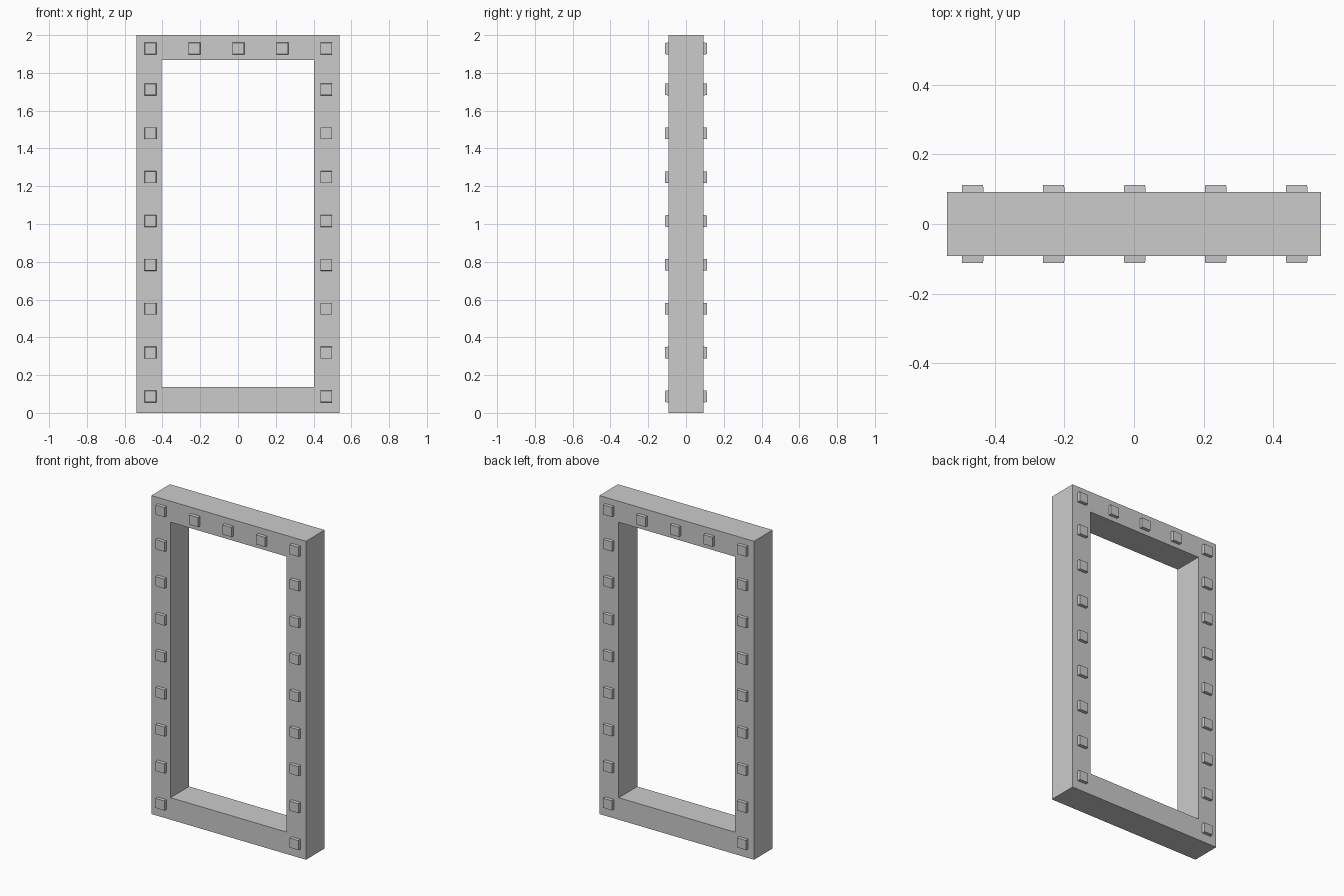
import bpy, bmesh

if "Cube" in bpy.data.objects:
    bpy.data.objects.remove(bpy.data.objects["Cube"])

HALF_W, HEIGHT, HALF_D = 0.537, 2.0, 0.0925
IN_L, IN_R, IN_B, IN_T = -0.404, 0.403, 0.138, 1.868
STUD, TIP, STUD_OUT = 0.0315, 0.030, 0.1115


def make_object(name, bm):
    bmesh.ops.recalc_face_normals(bm, faces=bm.faces)
    mesh = bpy.data.meshes.new(name)
    bm.to_mesh(mesh)
    bm.free()
    obj = bpy.data.objects.new(name, mesh)
    bpy.context.collection.objects.link(obj)
    return obj


# Door frame: mitred rectangular ring extruded through its depth
bm = bmesh.new()
outer = [(-HALF_W, 0), (HALF_W, 0), (HALF_W, HEIGHT), (-HALF_W, HEIGHT)]
inner = [(IN_L, IN_B), (IN_R, IN_B), (IN_R, IN_T), (IN_L, IN_T)]
o = [bm.verts.new((x, -HALF_D, z)) for x, z in outer]
i = [bm.verts.new((x, -HALF_D, z)) for x, z in inner]
ring = [bm.faces.new((o[k], o[(k + 1) % 4], i[(k + 1) % 4], i[k])) for k in range(4)]
ext = bmesh.ops.extrude_face_region(bm, geom=ring, use_keep_orig=True)
moved = [g for g in ext["geom"] if isinstance(g, bmesh.types.BMVert)]
bmesh.ops.translate(bm, verts=moved, vec=(0, 2 * HALF_D, 0))
make_object("door_frame", bm)


# Studs: small, slightly tapered square blocks
def add_stud(bm, x, z, side):
    for v in bmesh.ops.create_cube(bm, size=2)["verts"]:
        outer_end = v.co.y > 0
        half = TIP if outer_end else STUD
        y = STUD_OUT if outer_end else HALF_D - 0.002
        v.co = (x + v.co.x * half, side * y, z + v.co.z * half)


STEP, X_OFF, TOP_Z = 0.2328, 0.002, 1.929
spots = [(X_OFF + k * STEP, TOP_Z) for k in range(-2, 3)]
for sx in (-2, 2):
    spots += [(X_OFF + sx * STEP, 0.087 + k * 0.2322) for k in range(8)]

for name, side in (("front_studs", -1), ("back_studs", 1)):
    bm = bmesh.new()
    for x, z in spots:
        add_stud(bm, x, z, side)
    make_object(name, bm)
